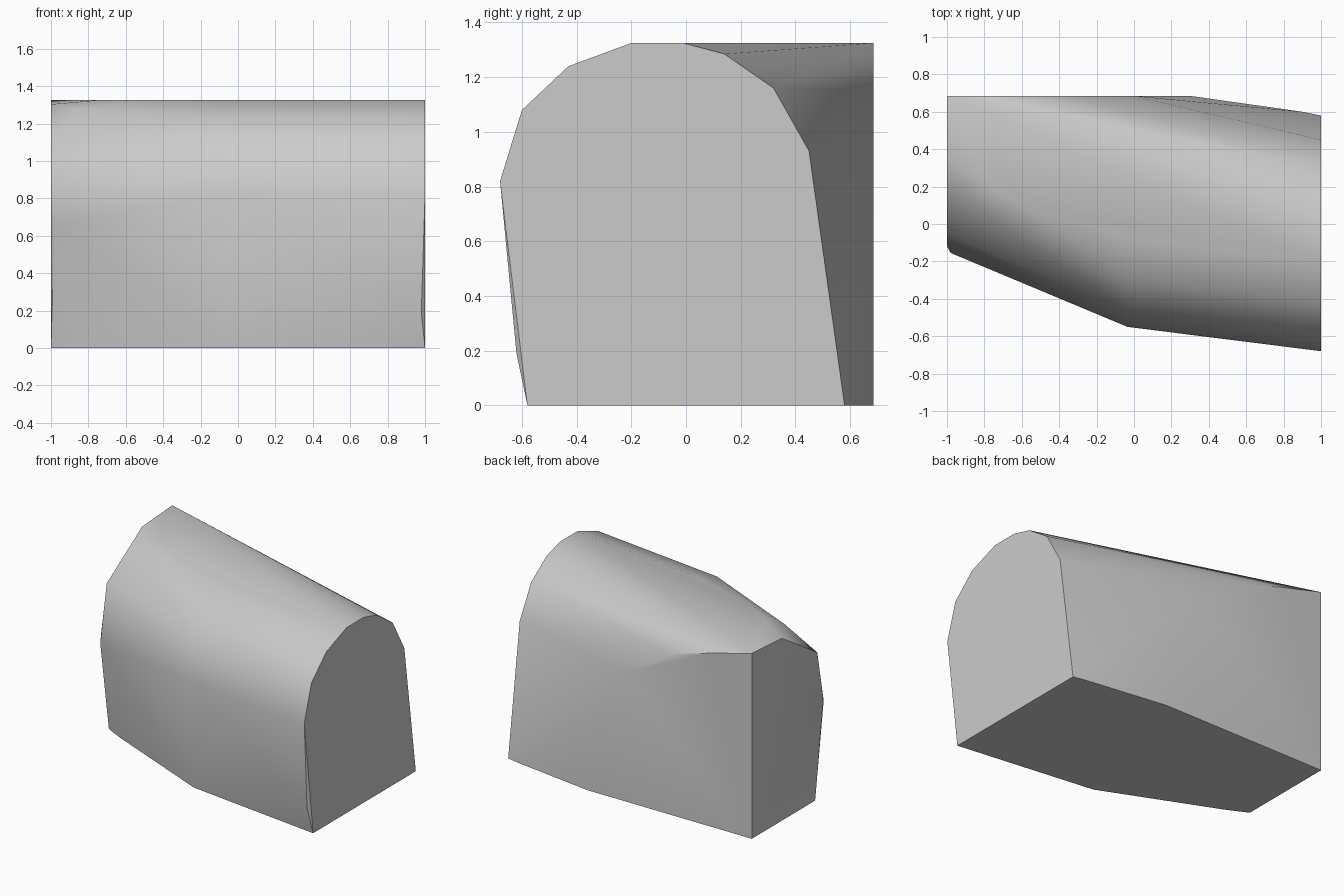
import bpy
import bmesh
import math

# Remove the default object
default_cube = bpy.data.objects.get("Cube")
if default_cube is not None:
    bpy.data.objects.remove(default_cube, do_unlink=True)


def make_material(name, colour):
    material = bpy.data.materials.new(name)
    material.use_nodes = True
    material.diffuse_color = colour
    shader = next(node for node in material.node_tree.nodes
                  if node.type == "BSDF_PRINCIPLED")
    shader.inputs["Base Color"].default_value = colour
    return material


def build_hull(name, points, material, crease_angle):
    """Wrap a closed skin around section points and shade it smooth."""
    mesh = bpy.data.meshes.new(name)
    bm = bmesh.new()
    for point in points:
        bm.verts.new(point)
    hull = bmesh.ops.convex_hull(bm, input=bm.verts[:])
    unused = set(hull["geom_interior"]) | set(hull["geom_unused"])
    loose = [item for item in unused if isinstance(item, bmesh.types.BMVert)]
    bmesh.ops.delete(bm, geom=loose, context="VERTS")
    bmesh.ops.dissolve_limit(bm, angle_limit=math.radians(1),
                             verts=bm.verts[:], edges=bm.edges[:])
    bmesh.ops.recalc_face_normals(bm, faces=bm.faces[:])
    bm.to_mesh(mesh)
    bm.free()
    mesh.materials.append(material)
    body = bpy.data.objects.new(name, mesh)
    bpy.context.collection.objects.link(body)
    bpy.ops.object.select_all(action="DESELECT")
    body.select_set(True)
    bpy.context.view_layer.objects.active = body
    bpy.ops.object.shade_smooth_by_angle(angle=math.radians(crease_angle))
    return body


top = 1.325
back = 0.685

# Arched section at the left end, as y and z: front half, then back half
front_arch = [(-0.58, 0), (-0.68, 0.82), (-0.6, 1.08), (-0.43, 1.24), (-0.2, top)]
back_arch = [(-0.01, top), (0.14, 1.285), (0.32, 1.16), (0.45, 0.93), (0.58, 0)]
left_end = [(1, y, z) for y, z in front_arch + back_arch]

# Slight bulges beside the left end
left_bulges = [(0.98, -0.62, 0.19), (0.98, -0.6, 1.08), (0.9, 0.6, 0)]

# The front half of the arch repeats further back at the bend
bend = [(-0.035, y + 0.13, z) for y, z in front_arch]

# Narrow right end with its worn corners
right_profile = [(-0.03, 0), (-0.12, 0.7), (-0.054, 1.05),
                 (0.345, 1.303), (back, top), (back, 0)]
right_end = [(-1, y, z) for y, z in right_profile]
right_corners = [(-0.86, -0.1, 0), (-0.98, -0.155, 0.66),
                 (-0.85, 0.1, 1.27), (-0.75, 0.19, top), (-0.58, 0.087, top)]

# Flat back wall, where the arch runs out against it
back_wall = [(x, back, z) for x, z in
             [(0.3, 0), (0, 0.92), (-0.365, 1.15), (-0.675, 1.24)]]

stone_grey = make_material("stone grey", (0.6, 0.6, 0.6, 1))
build_hull("arched_block",
           left_end + left_bulges + bend + right_end + right_corners + back_wall,
           stone_grey, 30)
